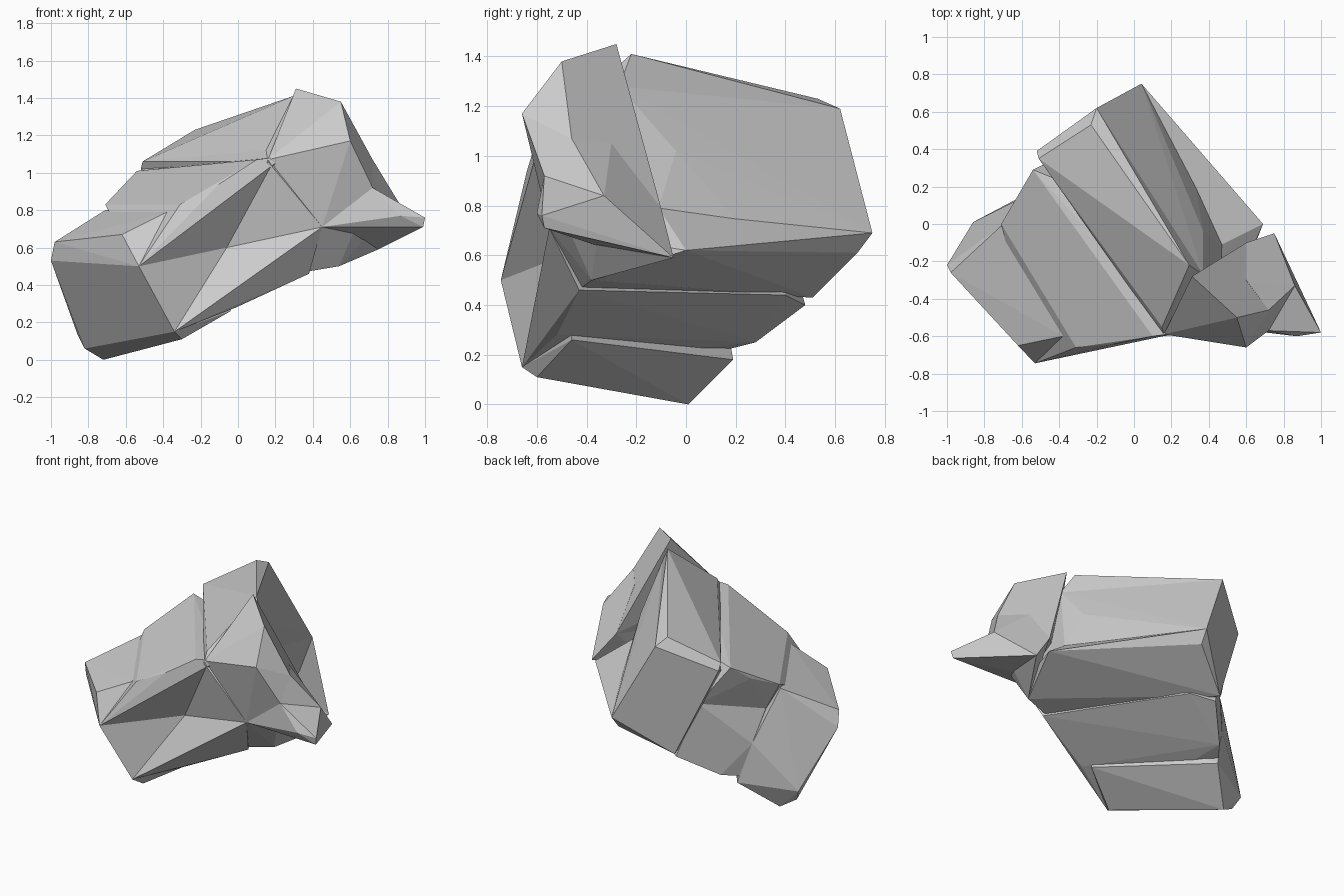
import bpy, bmesh
from math import radians

if "Cube" in bpy.data.objects:
    bpy.data.objects.remove(bpy.data.objects["Cube"])

# Corners shared by neighbouring blocks
FRONT_HOLLOW = (-.06, -.49, .60)
FRONT_LIP = (-.53, -.745, .50)
FRONT_FOOT = (-.34, -.66, .15)
BROW = (.25, -.58, 1.09)
SPUR_ROOT = (.45, -.55, .71)
BACK_KINK = (-.36, .38, .75)
BACK_LOW = (-.60, .14, .45)
NECK = (.60, -.10, .79)
SHOULDER = (.60, -.30, 1.05)
SPUR_TOP = (.86, -.33, .84)
SPUR_TAIL = (.75, -.05, .59)
RIDGE_END = (.37, -.27, 1.28)
RIDGE_BACK = (-.20, .62, 1.19)
SHELF_A = (.47, -.11, .79)
SHELF_B = (.33, .20, .74)
BACK_TIP = (.04, .75, .69)
BACK_FOOT = (-.27, .51, .43)
UNDER_FRONT = (.36, -.42, .47)


def chunk(name, points):
    """Flat-faced stone block: the convex hull of a few corner points."""
    mesh = bpy.data.meshes.new(name)
    bm = bmesh.new()
    for p in points:
        bm.verts.new(p)
    bmesh.ops.convex_hull(bm, input=bm.verts[:])
    loose = [v for v in bm.verts if not v.link_faces]
    bmesh.ops.delete(bm, geom=loose, context='VERTS')
    bmesh.ops.dissolve_limit(bm, angle_limit=radians(2),
                             verts=bm.verts[:], edges=bm.edges[:])
    bmesh.ops.recalc_face_normals(bm, faces=bm.faces[:])
    bm.to_mesh(mesh)
    bm.free()
    ob = bpy.data.objects.new(name, mesh)
    bpy.context.collection.objects.link(ob)
    return ob


# Lowest layer on the left: top corners, outer end, underside
chunk("lower_rock_layer", [
    (-.98, -.26, .63), (-.62, -.65, .67), (-.38, -.60, .79), (-.71, -.01, .80),
    (-1.0, -.22, .53), (-.91, -.20, .42), FRONT_LIP,
    (-.85, -.10, .23), (-.86, .01, .14), (-.82, -.03, .06), (-.72, .01, 0),
    FRONT_FOOT, (-.30, -.60, .11), (-.04, -.46, .26), (-.52, .19, .18),
    BACK_LOW, FRONT_HOLLOW])

# Middle layer, top slab overhanging the front hollow
chunk("middle_rock_slab", [
    (-.71, 0, .83), (-.31, -.66, .83), (-.10, -.64, .94), (.10, -.60, 1.07),
    (-.44, .25, 1.01), (-.54, .29, 1.01), (-.61, .17, .91),
    FRONT_LIP, BROW, FRONT_HOLLOW, BACK_KINK, (-.62, .02, .65)])

# Middle layer, lower part with the stepped underside
chunk("middle_rock_base", [
    FRONT_HOLLOW, FRONT_FOOT, SPUR_ROOT, BACK_KINK, BACK_LOW,
    (-.62, .02, .65), (-.01, -.52, .28), (-.55, .16, .22), (-.46, .28, .25),
    (-.26, .48, .40), (.38, -.43, .46), (-.12, .40, .44)])

# Upper layer: sloping top slab with a bevelled ridge
chunk("upper_rock_slab", [
    (-.51, .35, 1.06), (.15, -.55, 1.12), (.295, -.22, 1.41), (-.23, .53, 1.23),
    (-.52, .39, 1.02), (.16, -.60, 1.06), RIDGE_END, RIDGE_BACK])

# Upper layer: body with the big right face
chunk("upper_rock_body", [
    (-.52, .39, 1.02), (.16, -.60, 1.06), RIDGE_END, RIDGE_BACK,
    (.08, .14, 1.24), (.37, -.04, 1.02), SHELF_A, SHELF_B, (-.06, .65, .94),
    BACK_TIP, (.03, .69, .61), FRONT_HOLLOW, BACK_KINK, SPUR_ROOT,
    BACK_FOOT, UNDER_FRONT])

# Upper layer: lower shelf flaring outward
chunk("upper_rock_shelf", [
    (.69, 0, .62), SHELF_A, SHELF_B, BACK_TIP, (.03, .69, .61),
    (.54, -.38, .50), SPUR_ROOT, BACK_FOOT, UNDER_FRONT])

# Pointed peak at the front right
chunk("rock_peak", [
    (.31, -.28, 1.45), (.55, -.50, 1.38), (.60, -.66, 1.17), (.72, -.46, 1.07),
    (.72, -.57, .92), SHOULDER, NECK, SPUR_ROOT, RIDGE_END,
    (.16, -.59, 1.07), BROW])

# Shoulder between the peak and the spur
chunk("rock_shoulder", [
    (.72, -.46, 1.07), (.72, -.57, .92), SPUR_TOP, SHOULDER, SPUR_TAIL,
    NECK, SPUR_ROOT, (.54, -.38, .50)])

# Thin spur sticking out to the right
chunk("rock_spur", [
    (1.0, -.58, .76), (.99, -.57, .71), (.87, -.60, .77), SPUR_TOP,
    SPUR_TAIL, (.80, -.24, .64), (.72, -.57, .92), NECK,
    SPUR_ROOT, (.55, -.30, .62)])
